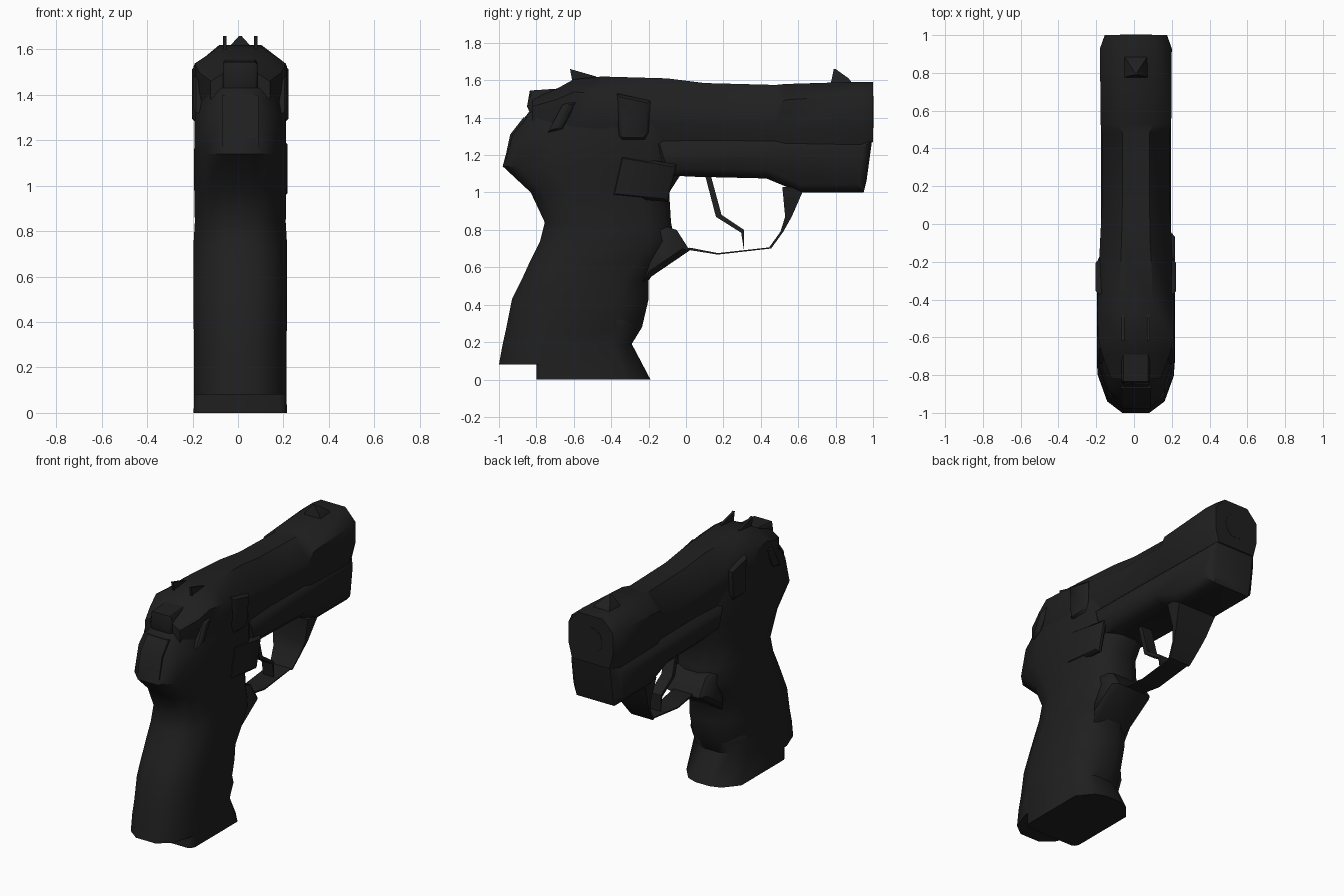
import bpy, bmesh, math
from mathutils import Vector

cube = bpy.data.objects.get("Cube")
if cube:
    bpy.data.objects.remove(cube, do_unlink=True)

black = bpy.data.materials.new("matte_black")
black.use_nodes = True
colour = (0.014, 0.014, 0.014, 1)
black.diffuse_color = colour
bsdf = black.node_tree.nodes["Principled BSDF"]
bsdf.inputs["Base Color"].default_value = colour
bsdf.inputs["Roughness"].default_value = 0.8

CX = 0.01  # middle of the body across its width


def finish(name, bm):
    bmesh.ops.recalc_face_normals(bm, faces=bm.faces)
    mesh = bpy.data.meshes.new(name)
    bm.to_mesh(mesh)
    bm.free()
    mesh.materials.append(black)
    mesh.shade_smooth()
    mesh.set_sharp_from_angle(angle=math.radians(45))
    obj = bpy.data.objects.new(name, mesh)
    bpy.context.collection.objects.link(obj)
    return obj


def loft(name, rings):
    """Skin a stack of equal rings and cap both ends."""
    bm = bmesh.new()
    loops = [[bm.verts.new(p) for p in ring] for ring in rings]
    n = len(loops[0])
    for a, b in zip(loops, loops[1:]):
        for i in range(n):
            j = (i + 1) % n
            bm.faces.new((a[i], a[j], b[j], b[i]))
    bm.faces.new(loops[0])
    bm.faces.new(loops[-1])
    return finish(name, bm)


def plate(name, outline, x0, x1, chamfer=0.0):
    """Extrude a side outline of (y, z) points from x0 to x1."""
    bm = bmesh.new()
    face = bm.faces.new([bm.verts.new((x0, y, z)) for y, z in outline])
    out = bmesh.ops.extrude_face_region(bm, geom=[face])
    moved = [v for v in out["geom"] if isinstance(v, bmesh.types.BMVert)]
    bmesh.ops.translate(bm, verts=moved, vec=Vector((x1 - x0, 0, 0)))
    if chamfer:
        rims = [e for e in bm.edges
                if abs(e.verts[0].co.x - e.verts[1].co.x) < 1e-5]
        bmesh.ops.bevel(bm, geom=rims, offset=chamfer, segments=1, affect='EDGES')
    return finish(name, bm)


def mirrored(side):
    """Close a half section of (across, y, z) points around the middle."""
    return ([(CX + x, y, z) for x, y, z in side]
            + [(CX - x, y, z) for x, y, z in reversed(side)])


def grip_ring(z, back, front, half, rounding=0.27):
    # Plan section with a rounded backstrap and a softly rounded front
    depth = front - back
    side = [(1 - 2.4 * rounding, back), (1 - 0.93 * rounding, back + 0.3 * rounding * depth),
            (1, back + rounding * depth), (1, front - 0.2 * depth),
            (0.6, front - 0.04 * depth), (0.25, front)]
    return mirrored([(half * k, y, z) for k, y in side])


def body_ring(y, low, high, half, shoulder, crown):
    # Section across the slide: tucked in below, chamfered above
    h = high - low
    side = [(0.85, low), (1, low + 0.3 * h), (1, high - shoulder * h), (crown, high)]
    return mirrored([(half * k, y, z) for k, z in side])


# Grip with the rear overhang: height, back, front, half width
loft("grip", [grip_ring(*s) for s in (
    (0.08, -1.0, -0.25, 0.203), (0.19, -0.98, -0.29, 0.203),
    (0.28, -0.96, -0.235, 0.203), (0.43, -0.93, -0.2, 0.206),
    (0.53, -0.88, -0.2, 0.206), (0.64, -0.83, -0.12, 0.206),
    (0.74, -0.78, -0.06, 0.206), (0.84, -0.755, -0.08, 0.2),
    (1.0, -0.83, -0.09, 0.203), (1.14, -0.98, 0.0, 0.203),
    (1.31, -0.935, 0.0, 0.2), (1.43, -0.84, 0.0, 0.18))])

# Magazine base, squarer at the back
loft("magazine_base", [grip_ring(*s, 0.06) for s in (
    (0.0, -0.80, -0.19, 0.205), (0.19, -0.80, -0.29, 0.203),
    (0.28, -0.80, -0.24, 0.203), (0.32, -0.80, -0.25, 0.2))])

# Slide: position, bottom, top, half width, shoulder depth, crown width
loft("slide", [body_ring(*s) for s in (
    (-0.82, 1.3, 1.5, 0.13, 0.2, 0.5), (-0.69, 1.27, 1.555, 0.18, 0.2, 0.5),
    (-0.6, 1.27, 1.605, 0.2, 0.2, 0.5), (-0.45, 1.27, 1.62, 0.205, 0.27, 0.45),
    (-0.1, 1.27, 1.61, 0.19, 0.4, 0.4), (0.1, 1.27, 1.585, 0.18, 0.42, 0.4),
    (0.48, 1.27, 1.575, 0.18, 0.42, 0.4), (0.53, 1.24, 1.58, 0.187, 0.25, 0.5),
    (0.93, 1.24, 1.592, 0.19, 0.2, 0.55), (1.0, 1.27, 1.59, 0.165, 0.25, 0.55))])

# Frame under the slide
plate("frame", [(-0.2, 1.3), (-0.14, 1.1), (0.01, 1.085), (0.43, 1.075),
                (0.61, 1.0), (0.95, 1.0), (0.965, 1.06), (0.995, 1.28)],
      CX - 0.185, CX + 0.185, 0.045)

# Spur on the grip, trigger guard and trigger
plate("guard_spur", [(-0.23, 0.52), (0.02, 0.69), (-0.05, 0.8), (-0.2, 0.85)],
      CX - 0.15, CX + 0.15, 0.03)
plate("guard_bottom", [(0.0, 0.695), (0.17, 0.668), (0.45, 0.7),
                       (0.45, 0.707), (0.17, 0.676), (0.02, 0.705)],
      CX - 0.07, CX + 0.07)
# Front post, widening towards the frame: height, back, front, half width
loft("guard_front", [mirrored([(w, a, z), (w, b, z)]) for z, a, b, w in (
    (0.7, 0.44, 0.455, 0.08), (0.79, 0.505, 0.52, 0.1),
    (0.87, 0.53, 0.565, 0.12), (1.03, 0.515, 0.635, 0.15))])
plate("trigger", [(0.10, 1.1), (0.16, 0.87), (0.295, 0.785), (0.31, 0.69),
                  (0.31, 0.8), (0.19, 0.88), (0.13, 1.1)], CX - 0.04, CX + 0.04)

# Hammer and its seat at the back
plate("hammer", [(-0.8, 1.35), (-0.85, 1.46), (-0.835, 1.545), (-0.69, 1.555),
                 (-0.65, 1.4)], CX - 0.075, CX + 0.075, 0.01)
plate("hammer_seat", [(-0.97, 1.17), (-0.94, 1.31), (-0.87, 1.4), (-0.7, 1.4),
                      (-0.7, 1.17)], CX - 0.08, CX + 0.08)

# Sights
for tag, s in (("left", 1), ("right", -1)):
    plate(tag + "_rear_sight", [(-0.62, 1.66), (-0.48, 1.62), (-0.48, 1.55),
                                (-0.6, 1.55)], CX + s * 0.06, CX + s * 0.075)
loft("front_sight", [mirrored([(w, a, z), (w, b, z)]) for z, a, b, w in (
    (1.57, 0.77, 0.9, 0.07), (1.61, 0.78, 0.87, 0.05), (1.66, 0.79, 0.8, 0.005))])

# Controls on the sides
for tag, s in (("left", 1), ("right", -1)):
    plate(tag + "_safety_lever", [(-0.36, 1.3), (-0.34, 1.28), (-0.22, 1.28),
                                  (-0.2, 1.32), (-0.19, 1.49), (-0.37, 1.53)],
          CX + s * 0.16, CX + s * 0.213, 0.015)
    plate(tag + "_decocker", [(-0.74, 1.32), (-0.66, 1.34), (-0.58, 1.49),
                              (-0.66, 1.47)], CX + s * 0.14, CX + s * 0.205, 0.01)
plate("slide_release", [(-0.4, 0.98), (-0.1, 0.95), (-0.05, 1.15), (-0.35, 1.2)],
      CX + 0.16, CX + 0.207, 0.015)

# Muzzle ring at the front end
bpy.ops.mesh.primitive_cylinder_add(vertices=12, radius=0.085, depth=0.06,
                                    location=(CX, 0.972, 1.43),
                                    rotation=(math.pi / 2, 0, 0))
muzzle = bpy.context.object
muzzle.name = "muzzle"
muzzle.data.materials.append(black)
